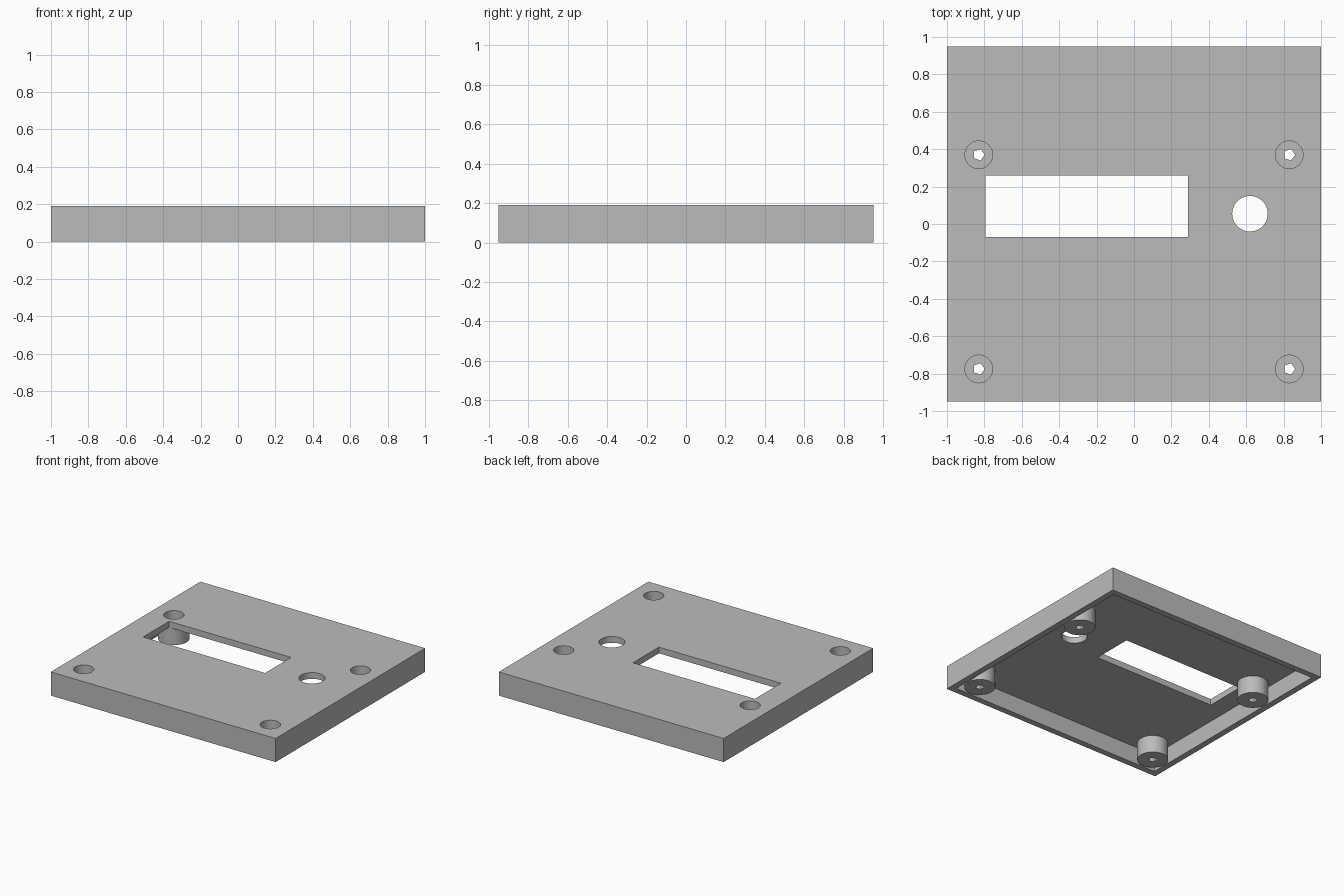
import bpy
import math
from mathutils import Matrix

old = bpy.data.objects.get("Cube")
if old:
    bpy.data.objects.remove(old, do_unlink=True)

# Overall sizes
WIDTH, DEPTH, HEIGHT = 2.0, 1.9, 0.19
WALL = 0.05
BOSS_SPOTS = [(x, y) for x in (-0.83, 0.83) for y in (-0.775, 0.37)]

grey = bpy.data.materials.new("plain grey")
grey.use_nodes = True
grey.diffuse_color = (0.5, 0.5, 0.5, 1)
grey.node_tree.nodes["Principled BSDF"].inputs["Base Color"].default_value = (0.5, 0.5, 0.5, 1)


def box(name, x0, x1, y0, y1, z0, z1):
    bpy.ops.mesh.primitive_cube_add(size=1)
    ob = bpy.context.object
    ob.name = name
    ob.data.transform(Matrix.Translation(((x0 + x1) / 2, (y0 + y1) / 2, (z0 + z1) / 2))
                      @ Matrix.Diagonal((x1 - x0, y1 - y0, z1 - z0, 1)))
    ob.data.materials.append(grey)
    return ob


def cylinder(name, x, y, radius, z0, z1, sides=48):
    bpy.ops.mesh.primitive_cylinder_add(vertices=sides, radius=radius, depth=z1 - z0)
    ob = bpy.context.object
    ob.name = name
    # Turn the first corner to point along +x
    ob.data.transform(Matrix.Translation((x, y, (z0 + z1) / 2))
                      @ Matrix.Rotation(-math.pi / 2, 4, "Z"))
    ob.data.materials.append(grey)
    return ob


def combine(target, tool, operation):
    mod = target.modifiers.new(tool.name, "BOOLEAN")
    mod.operation = operation
    mod.solver = "EXACT"
    mod.object = tool
    bpy.context.view_layer.objects.active = target
    bpy.ops.object.modifier_apply(modifier=mod.name)
    bpy.data.objects.remove(tool, do_unlink=True)


# Cover: shallow tray, open underneath
hx, hy = WIDTH / 2, DEPTH / 2
cover = box("cover_plate", -hx, hx, -hy, hy, 0, HEIGHT)
cavity = box("cavity", -hx + WALL, hx - WALL, -hy + WALL, hy - WALL, -0.1, HEIGHT - WALL)
combine(cover, cavity, "DIFFERENCE")

# Display window and round button opening
combine(cover, box("window", -0.795, 0.29, -0.07, 0.26, 0.1, 0.3), "DIFFERENCE")
combine(cover, cylinder("button_opening", 0.62, 0.055, 0.095, 0.1, 0.3), "DIFFERENCE")

# Screw bosses with a counterbore and a five-sided screw hole
for x, y in BOSS_SPOTS:
    combine(cover, cylinder("boss", x, y, 0.114, 0, HEIGHT - WALL / 2), "UNION")
    combine(cover, cylinder("counterbore", x, y, 0.074, 0.05, 0.3), "DIFFERENCE")
    combine(cover, cylinder("screw_hole", x, y, 0.032, -0.1, 0.1, 5), "DIFFERENCE")

# Smooth round walls, sharp edges
bpy.ops.object.select_all(action="DESELECT")
cover.select_set(True)
bpy.context.view_layer.objects.active = cover
bpy.ops.object.shade_smooth_by_angle(angle=math.radians(30))
